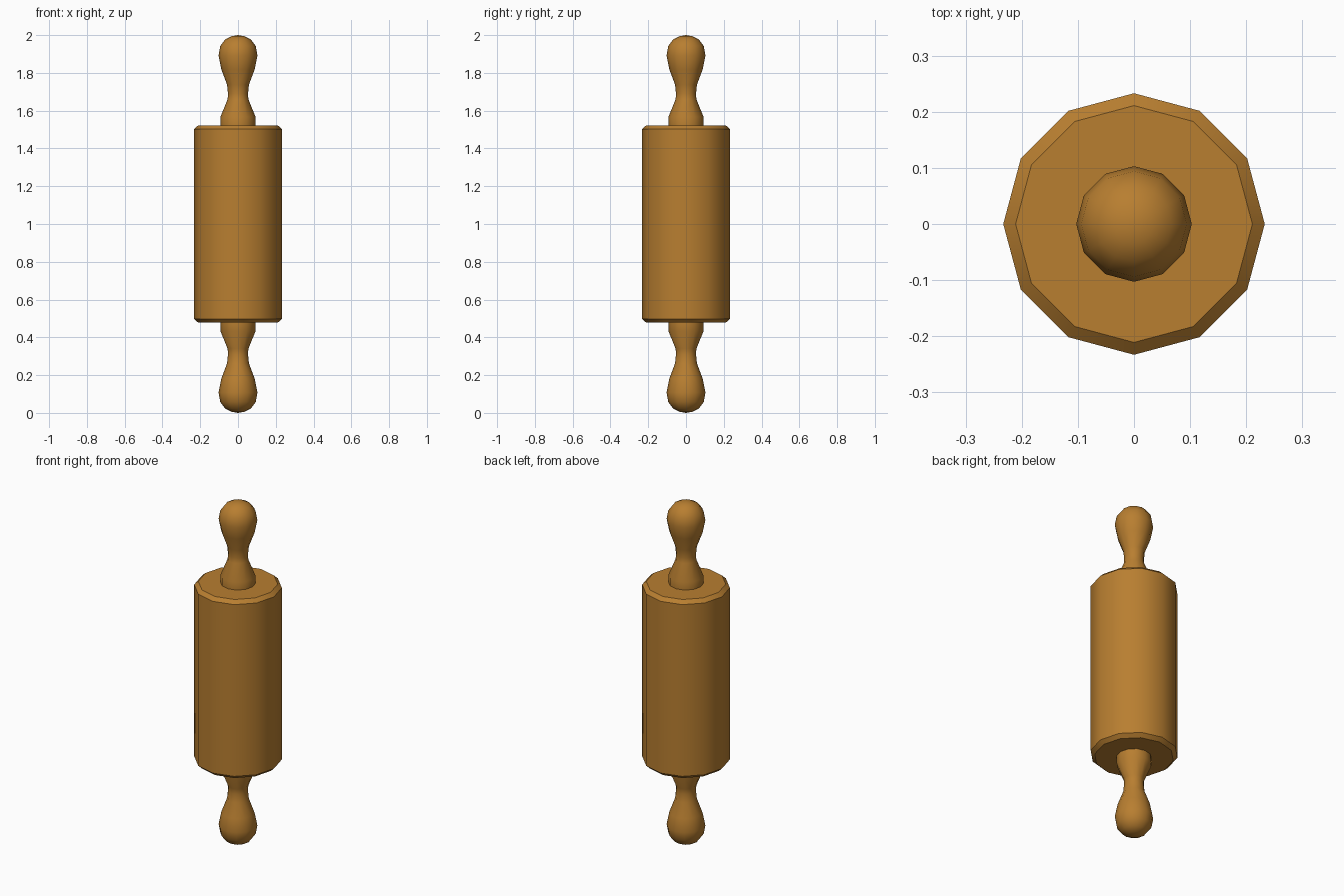
import bpy, bmesh, math

if "Cube" in bpy.data.objects:
    bpy.data.objects.remove(bpy.data.objects["Cube"])

SIDES = 12
MID = 1.0  # height of the middle of the pin

wood = bpy.data.materials.new("wood")
wood.diffuse_color = (0.48, 0.21, 0.03, 1)
wood.use_nodes = True
wood.node_tree.nodes["Principled BSDF"].inputs["Base Color"].default_value = wood.diffuse_color


def lathe(name, profile, sharp_angle=35):
    """Spin (radius, height) points round z; radius 0 becomes a pole, open ends are capped."""
    bm = bmesh.new()
    rings = []
    for r, z in profile:
        if r == 0:
            rings.append([bm.verts.new((0, 0, z))] * SIDES)
        else:
            rings.append([bm.verts.new((r * math.cos(math.tau * i / SIDES),
                                        r * math.sin(math.tau * i / SIDES), z))
                          for i in range(SIDES)])
    for a, b in zip(rings, rings[1:]):
        for i in range(SIDES):
            j = (i + 1) % SIDES
            bm.faces.new(list(dict.fromkeys((a[i], a[j], b[j], b[i]))))
    for (r, _), ring in zip((profile[0], profile[-1]), (rings[0], rings[-1])):
        if r > 0:
            bm.faces.new(ring)
    bmesh.ops.recalc_face_normals(bm, faces=bm.faces)
    mesh = bpy.data.meshes.new(name)
    bm.to_mesh(mesh)
    bm.free()
    mesh.materials.append(wood)
    obj = bpy.data.objects.new(name, mesh)
    bpy.context.collection.objects.link(obj)
    bpy.ops.object.select_all(action='DESELECT')
    obj.select_set(True)
    bpy.context.view_layer.objects.active = obj
    bpy.ops.object.shade_smooth_by_angle(angle=math.radians(sharp_angle))
    return obj


# Roller with chamfered ends
lathe("roller", [(0.211, MID - 0.522), (0.233, MID - 0.502),
                 (0.233, MID + 0.502), (0.211, MID + 0.522)])

# Turned handles: collar, narrow neck, rounded knob (distance from the middle)
handle = [(0.093, 0.522), (0.093, 0.567), (0.055, 0.66), (0.053, 0.69),
          (0.058, 0.738), (0.088, 0.818), (0.103, 0.892), (0.094, 0.942),
          (0.067, 0.978), (0.035, 0.994), (0, 1.0)]
for name, side in (("upper_handle", 1), ("lower_handle", -1)):
    lathe(name, [(r, MID + side * d) for r, d in handle], 40)
